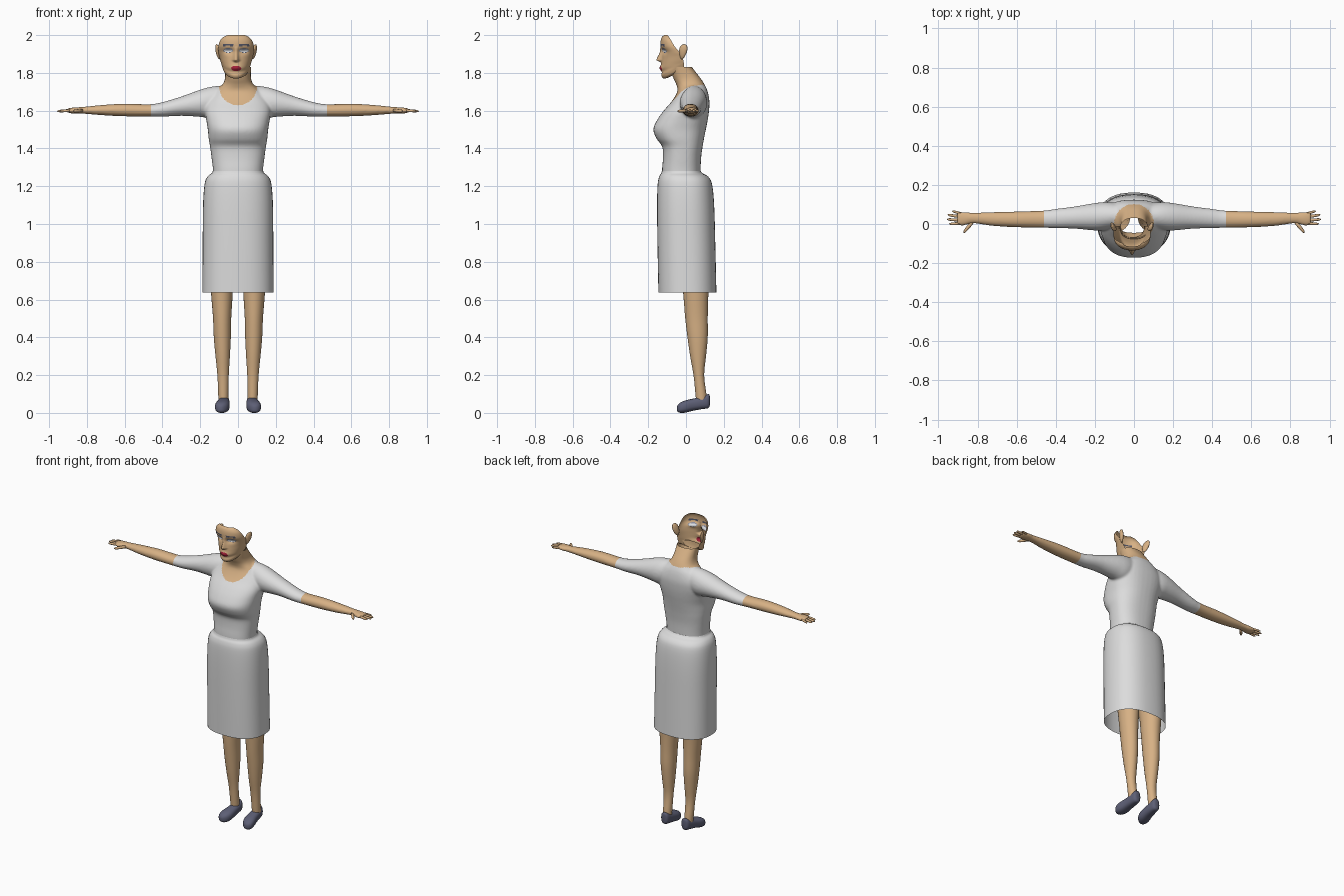
import bpy, bmesh, math
from mathutils import Vector

if "Cube" in bpy.data.objects:
    bpy.data.objects.remove(bpy.data.objects["Cube"])


def material(name, rgb):
    m = bpy.data.materials.new(name)
    m.diffuse_color = (*rgb, 1)
    m.use_nodes = True
    m.node_tree.nodes["Principled BSDF"].inputs["Base Color"].default_value = m.diffuse_color
    return m


SKIN = material("skin", (0.68, 0.44, 0.235))
CLOTH = material("white cloth", (0.72, 0.72, 0.72))
SHOE = material("slate shoe", (0.11, 0.115, 0.18))
LIPS = material("red lips", (0.36, 0.015, 0.04))
BROW = material("grey brow", (0.085, 0.09, 0.13))
LID = material("blue eyelid", (0.27, 0.28, 0.36))
EYE = material("eye white", (0.85, 0.87, 0.9))


def spline(rows, steps):
    """Catmull-Rom rows through the given control rows."""
    p = [rows[0]] + list(rows) + [rows[-1]]
    out = []
    for i in range(1, len(p) - 2):
        for s in range(steps):
            t = s / steps
            out.append([0.5 * (2 * b + (c - a) * t + (2 * a - 5 * b + 4 * c - d) * t * t
                               + (3 * b - a - 3 * c + d) * t ** 3)
                        for a, b, c, d in zip(p[i - 1], p[i], p[i + 1], p[i + 2])])
    return out + [list(rows[-1])]


def oval(a, b, e=2.0, n=40):
    """Superellipse outline with half sizes a and b."""
    pts = []
    for i in range(n):
        t = 2 * math.pi * i / n
        c, s = math.cos(t), math.sin(t)
        pts.append((a * math.copysign(abs(c) ** (2 / e), c), b * math.copysign(abs(s) ** (2 / e), s)))
    return pts


def loft(bm, rings, caps=True, closed=True):
    vr = [[bm.verts.new(p) for p in r] for r in rings]
    n = len(vr[0])
    for a, b in zip(vr, vr[1:]):
        for i in range(n if closed else n - 1):
            j = (i + 1) % n
            bm.faces.new((a[i], a[j], b[j], b[i]))
    if caps:
        bm.faces.new(vr[0])
        bm.faces.new(vr[-1])


def finish(bm, name, *mats):
    bmesh.ops.recalc_face_normals(bm, faces=bm.faces[:])
    for f in bm.faces:
        f.smooth = True
    me = bpy.data.meshes.new(name)
    bm.to_mesh(me)
    bm.free()
    for m in mats:
        me.materials.append(m)
    ob = bpy.data.objects.new(name, me)
    bpy.context.collection.objects.link(ob)
    return ob


def level_rings(rows, e, steps=4):
    """Horizontal rings from rows of height, half width, front y, back y."""
    return [[Vector((u, (f + k) / 2 + v, z)) for u, v in oval(w, (k - f) / 2, e)]
            for z, w, f, k in spline(rows, steps)]


# Torso, neck and arms, merged into one smooth skin
bm = bmesh.new()
loft(bm, level_rings([
    (1.20, .132, -.125, .075), (1.28, .132, -.127, .077), (1.35, .14, -.122, .08),
    (1.41, .148, -.126, .088), (1.45, .155, -.155, .095), (1.50, .16, -.173, .105),
    (1.55, .168, -.153, .115), (1.60, .175, -.118, .122), (1.65, .165, -.075, .124),
    (1.70, .125, -.046, .115), (1.735, .085, -.05, .1), (1.765, .07, -.064, .082),
    (1.80, .068, -.076, .055), (1.84, .07, -.078, .025), (1.87, .07, -.078, .01)], 2.4))
ARM = [  # x, top z, bottom z, front y, back y
    (.08, 1.733, 1.57, -.02, .105), (.14, 1.727, 1.56, -.03, .112), (.20, 1.711, 1.567, -.033, .107),
    (.30, 1.675, 1.573, -.024, .09), (.40, 1.645, 1.568, -.021, .077), (.47, 1.634, 1.569, -.019, .068),
    (.60, 1.637, 1.57, -.017, .064), (.72, 1.63, 1.576, -.01, .061), (.82, 1.62, 1.584, .003, .058),
    (.87, 1.617, 1.584, -.008, .062), (.905, 1.611, 1.591, -.006, .062)]
for s in (-1, 1):
    loft(bm, [[Vector((s * x, (f + k) / 2 + u, (t + b) / 2 + v))
               for u, v in oval((k - f) / 2, (t - b) / 2)]
              for x, t, b, f, k in spline(ARM, 4)])
body = finish(bm, "upper_body")
mod = body.modifiers.new("merge", "REMESH")
mod.mode = 'VOXEL'
mod.voxel_size = 0.0065
mod = body.modifiers.new("soften", "SMOOTH")
mod.factor = 0.5
mod.iterations = 7
dg = bpy.context.evaluated_depsgraph_get()
merged = bpy.data.meshes.new_from_object(body.evaluated_get(dg))
bpy.data.objects.remove(body)
bm = bmesh.new()
bm.from_mesh(merged)
# Open neck and waist, clean sleeve ends
for co, no, cut in (((0, 0, 1.832), (0, 0, 1), True), ((0, 0, 1.265), (0, 0, -1), True),
                    ((.47, 0, 0), (1, 0, 0), False), ((-.46, 0, 0), (-1, 0, 0), False)):
    bmesh.ops.bisect_plane(bm, geom=bm.verts[:] + bm.edges[:] + bm.faces[:], plane_co=co,
                           plane_no=no, clear_outer=cut)
for f in bm.faces:
    c = f.calc_center_median()
    neckline = (c.x / .1) ** 2 + ((c.y - .005) / .097) ** 2 < 1 and c.z > 1.6
    f.material_index = 0 if neckline or c.x > .47 or c.x < -.46 else 1
finish(bm, "upper_body", SKIN, CLOTH)

# Fingers and thumbs: root x, y, tip x, y, radius
FINGERS = [(.885, .054, .93, .066, .0065), (.895, .038, .953, .047, .0075), (.895, .02, .957, .024, .0075),
           (.89, .003, .945, .0, .0075), (.825, .012, .872, -.045, .009)]
for s, side in ((-1, "right"), (1, "left")):
    bm = bmesh.new()
    for x0, y0, x1, y1, r in FINGERS:
        d = Vector((s * (x1 - x0), y1 - y0, 0))
        side_dir = Vector((-d.y, d.x, 0)).normalized()
        loft(bm, [[Vector((s * x0, y0, 1.601)) + d * t + side_dir * u + Vector((0, 0, v - .004 * t))
                   for u, v in oval(r * k, r * k, n=12)]
                  for t, k in ((0, 1), (.4, 1), (.8, .85), (.94, .55), (1, .15))])
    finish(bm, side + "_fingers", SKIN)

# Skirt, open at the hem
bm = bmesh.new()
loft(bm, level_rings([
    (1.28, .134, -.128, .078), (1.268, .14, -.132, .088), (1.25, .162, -.142, .118), (1.21, .177, -.15, .138),
    (1.10, .185, -.153, .149), (.90, .187, -.151, .155), (.638, .189, -.146, .161)], 2.4), caps=False)
finish(bm, "skirt", CLOTH)

# Legs and shoes
LEG = [  # z, centre x, half width, front y, back y
    (.05, .077, .025, .055, .11), (.10, .078, .027, .05, .108), (.20, .079, .03, .04, .096),
    (.30, .081, .038, .022, .106), (.40, .083, .045, .008, .115), (.50, .084, .048, -.004, .115),
    (.60, .085, .055, -.012, .117), (.68, .086, .06, -.02, .122), (.80, .088, .07, -.04, .125)]
FOOT = [  # y, centre x, half width, bottom z, top z
    (.126, .074, .01, .04, .088), (.118, .074, .024, .025, .1), (.085, .075, .03, .02, .087),
    (.04, .078, .034, .012, .076), (0, .083, .038, .002, .067), (-.028, .088, .032, 0, .056),
    (-.043, .09, .018, .005, .043), (-.048, .09, .006, .014, .032)]
for s, side in ((-1, "right"), (1, "left")):
    bm = bmesh.new()
    loft(bm, [[Vector((s * cx + u, (f + k) / 2 + v, z)) for u, v in oval(w, (k - f) / 2, n=28)]
              for z, cx, w, f, k in spline(LEG, 3)], caps=False)
    finish(bm, side + "_leg", SKIN)
    bm = bmesh.new()
    loft(bm, [[Vector((s * cx + u, y, (b + t) / 2 + v)) for u, v in oval(w, (t - b) / 2, 2.5, 28)]
              for y, cx, w, b, t in spline(FOOT, 3)])
    finish(bm, side + "_shoe", SHOE)

# Face: an open shell with no back
HX = -.01
FACE = [  # z, front y, half width, side edge y, rise of the jaw
    (1.787, -.07, .062, -.01, .045), (1.773, -.10, .066, -.01, .055), (1.771, -.12, .07, -.01, .06),
    (1.785, -.130, .074, -.01, .055), (1.805, -.128, .078, -.01, .045), (1.825, -.134, .08, -.012, .03),
    (1.85, -.132, .085, -.015, .02), (1.88, -.129, .09, -.02, .01), (1.91, -.127, .094, -.035, 0),
    (1.94, -.135, .094, -.06, 0), (1.97, -.134, .085, -.078, 0), (1.99, -.127, .067, -.09, 0),
    (2.0, -.115, .045, -.10, 0)]


def bump(x, width):
    return math.exp(-(x / width) ** 2)


rings = []
for z0, f, w, k, rise in spline(FACE, 8):
    ring = []
    for i in range(97):
        t = math.pi * (i / 96 - .5)
        x, z = w * math.sin(t), z0 + rise * (1 - math.cos(t))
        y = k + (f - k) * abs(math.cos(t)) ** .9
        if 1.855 < z < 1.94:  # nose
            h = min((1.94 - z) / .072, (z - 1.855) / .012)
            y -= .028 * h * bump(x, .009 + .006 * h)
        y += .010 * bump(abs(x) - .04, .024) * bump(z - 1.915, .014)  # eye sockets
        if f < -.125:
            y -= .007 * bump(x, .024) * bump(z - 1.825, .012)  # lips
        ring.append(Vector((x + HX, y, z)))
    rings.append(ring)
bm = bmesh.new()
loft(bm, rings, caps=False, closed=False)
for f in bm.faces:
    c = f.calc_center_median()
    x, z = abs(c.x - HX), c.z
    e = (x - .042) / .023
    if c.y > -.075 or z < 1.8:
        continue
    if (x / .027) ** 2 + ((z - 1.824) / .014) ** 2 < 1:
        f.material_index = 1
    elif .016 < x < .07 and abs(z - 1.948 + 4 * (x - .045) ** 2) < .0055:
        f.material_index = 2
    elif e * e + ((z - 1.917) / .009) ** 2 < 1:
        f.material_index = 4
    elif (e / 1.15) ** 2 + ((z - 1.919) / .0125) ** 2 < 1:
        f.material_index = 2 if z < 1.919 else 3
face = finish(bm, "face", SKIN, LIPS, BROW, LID, EYE)
mid = face.data.polygons[len(face.data.polygons) // 2 + 48]
if mid.normal.y > 0:
    face.data.flip_normals()

# Ears
for s, side in ((-1, "right"), (1, "left")):
    bm = bmesh.new()
    bmesh.ops.create_uvsphere(bm, u_segments=20, v_segments=12, radius=1)
    for v in bm.verts:
        p = v.co
        taper = 1 + .3 * p.z
        v.co = Vector((HX + s * (.095 + .012 * p.x * s + .008 * p.z + .006 * p.y), -.016 + .021 * p.y * taper + .006 * p.z,
                       1.912 + .04 * p.z))
    finish(bm, side + "_ear", SKIN)
